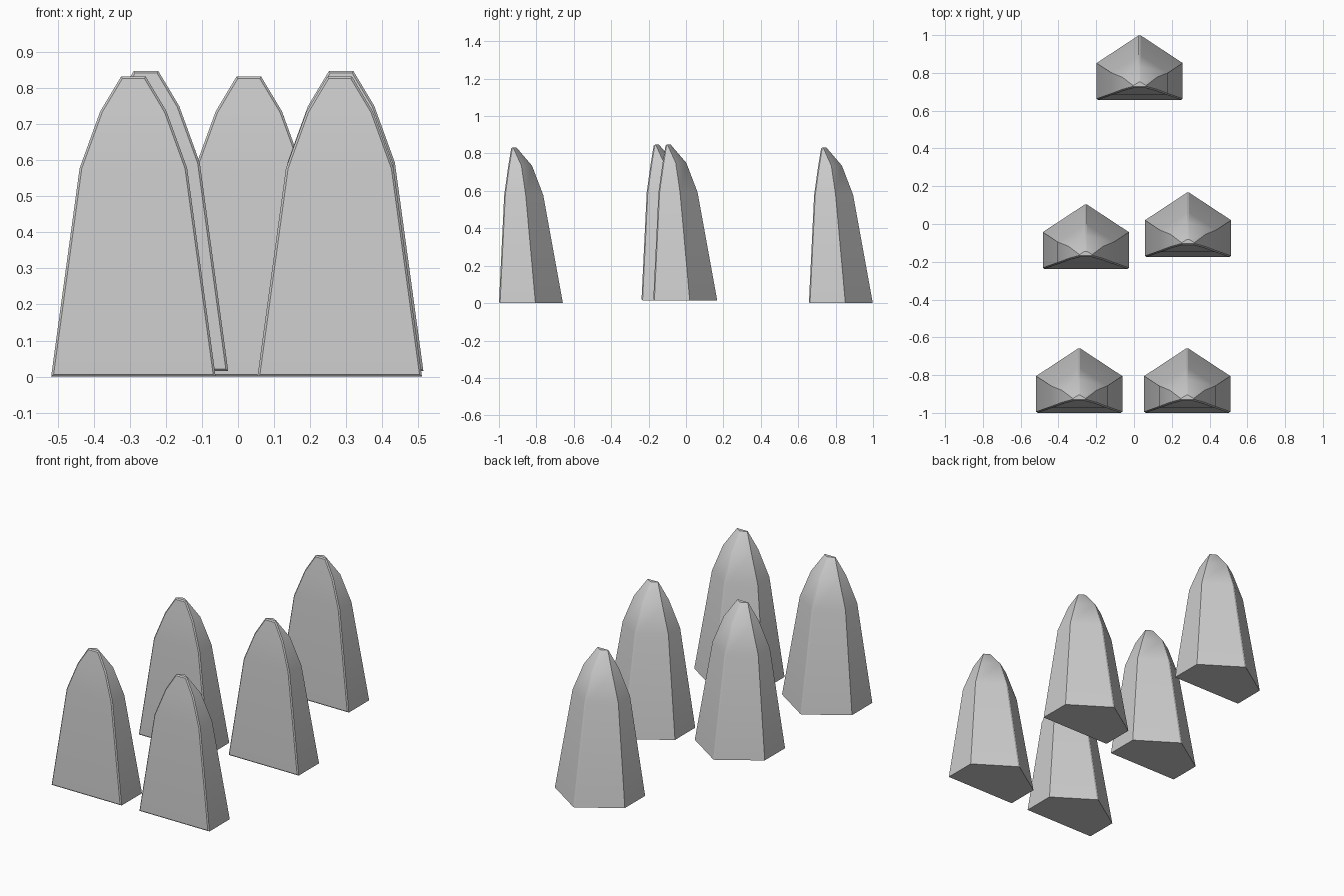
import bpy, bmesh

if "Cube" in bpy.data.objects:
    bpy.data.objects.remove(bpy.data.objects["Cube"])

# Cross-section rings: height, half width, front y, side corner y, back ridge y
RINGS = [
    (0.000, 0.228, 0.000, 0.195, 0.345),
    (0.578, 0.149, 0.028, 0.143, 0.240),
    (0.735, 0.092, 0.050, 0.120, 0.180),
    (0.832, 0.034, 0.066, 0.076, 0.097),
]

# Left/right centre x, front y and base z of each tooth
PLACES = [
    (-0.290, -1.000, 0.0),
    (0.282, -1.000, 0.0),
    (-0.255, -0.238, 0.015),
    (0.286, -0.175, 0.015),
    (0.030, 0.657, 0.0),
]


def tooth_mesh():
    bm = bmesh.new()
    rings = []
    for z, w, f, c, b in RINGS:
        pts = [(-w, f), (w, f), (w, c), (0, b), (-w, c)]
        rings.append([bm.verts.new((x, y, z)) for x, y in pts])
    bm.faces.new(rings[0][::-1])
    bm.faces.new(rings[-1])
    for lo, hi in zip(rings, rings[1:]):
        for i in range(5):
            j = (i + 1) % 5
            bm.faces.new((lo[i], lo[j], hi[j], hi[i]))
    # Narrow chamfer around the front plate and down the back ridge
    edges = [bm.edges.get((lo[i], hi[i]))
             for lo, hi in zip(rings, rings[1:]) for i in (0, 1, 3)]
    edges += [bm.edges.get(r[:2]) for r in (rings[0], rings[-1])]
    bmesh.ops.bevel(bm, geom=edges, offset=0.006, offset_type='OFFSET',
                    segments=1, affect='EDGES', clamp_overlap=True)
    bmesh.ops.recalc_face_normals(bm, faces=bm.faces)
    mesh = bpy.data.meshes.new("tooth")
    bm.to_mesh(mesh)
    bm.free()
    return mesh


# Five identical teeth in staggered rows
mesh = tooth_mesh()
for n, place in enumerate(PLACES):
    obj = bpy.data.objects.new(f"tooth_{n + 1}", mesh)
    obj.location = place
    bpy.context.collection.objects.link(obj)
    obj.select_set(True)
    bpy.context.view_layer.objects.active = obj
bpy.ops.object.shade_smooth_by_angle(angle=0.5)
